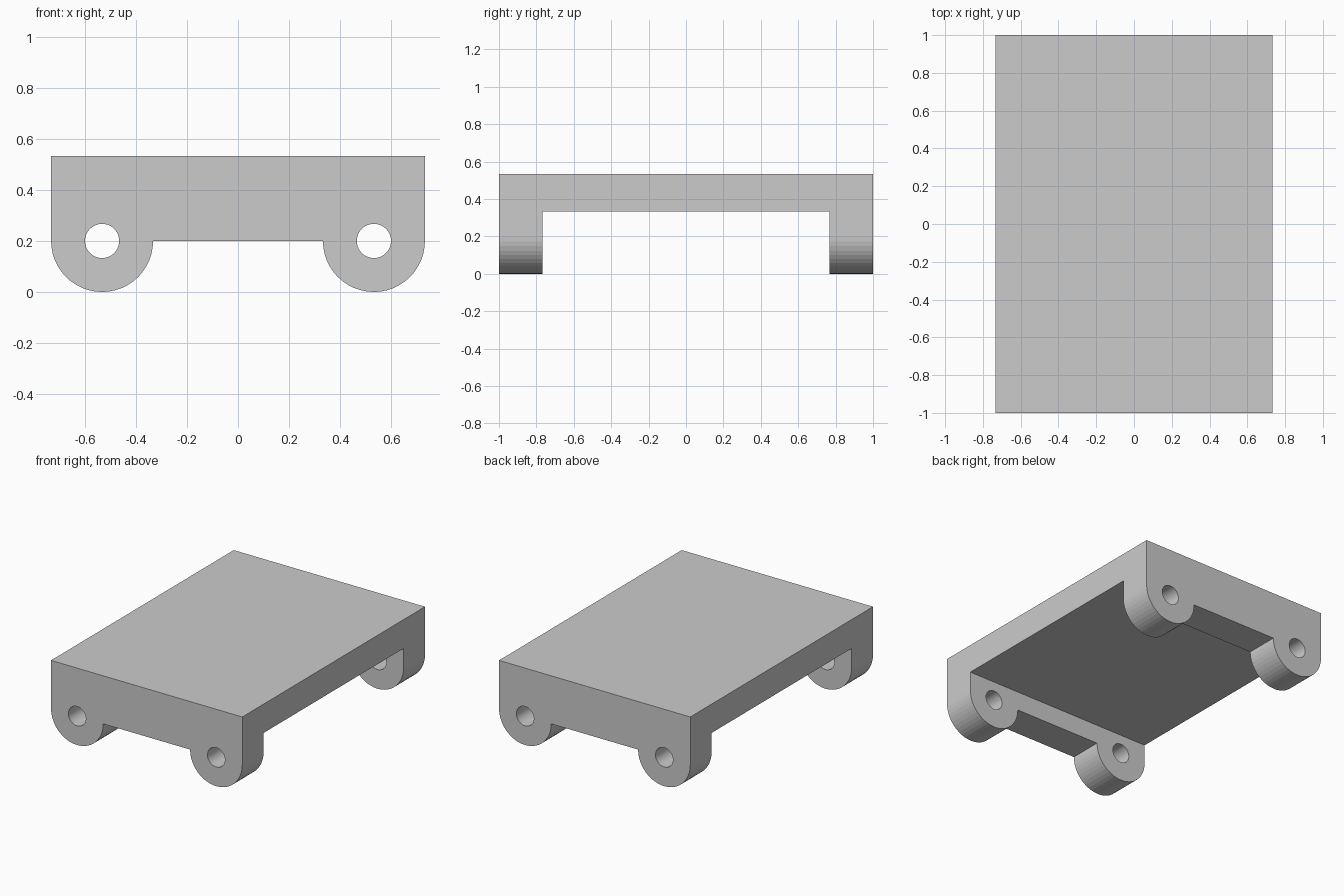
import bpy, bmesh
from math import sin, cos, pi

if "Cube" in bpy.data.objects:
    bpy.data.objects.remove(bpy.data.objects["Cube"])

HALF_X, HALF_Y, TOP = 0.733, 1.0, 0.533
LUG_X, LUG_Z, LUG_R, HOLE_R = 0.533, 0.2, 0.2, 0.067
WALL_IN, PLATE_Z = 0.767, 0.333
ARC = 24


def lug_arc(cx):
    """Lower half circle of a lug, running left to right."""
    return [(cx + LUG_R * cos(pi + pi * i / ARC), LUG_Z + LUG_R * sin(pi + pi * i / ARC))
            for i in range(ARC + 1)]


def prism(name, profile, half_length):
    """Extrude an x-z profile along y, centred on y = 0."""
    bm = bmesh.new()
    face = bm.faces.new([bm.verts.new((x, -half_length, z)) for x, z in profile])
    out = bmesh.ops.extrude_face_region(bm, geom=[face])
    moved = [v for v in out["geom"] if isinstance(v, bmesh.types.BMVert)]
    bmesh.ops.translate(bm, verts=moved, vec=(0, 2 * half_length, 0))
    bmesh.ops.recalc_face_normals(bm, faces=bm.faces)
    mesh = bpy.data.meshes.new(name)
    bm.to_mesh(mesh)
    bm.free()
    obj = bpy.data.objects.new(name, mesh)
    bpy.context.collection.objects.link(obj)
    return obj


def cut(target, cutter):
    """Subtract the cutter, then remove it."""
    mod = target.modifiers.new("cut", "BOOLEAN")
    mod.operation, mod.solver, mod.object = "DIFFERENCE", "EXACT", cutter
    cutter.hide_render = True
    bpy.context.view_layer.objects.active = target
    bpy.ops.object.modifier_apply(modifier=mod.name)
    bpy.data.objects.remove(cutter)


# Bracket body: front outline with two round lugs, run the full length
outline = [(-HALF_X, TOP)] + lug_arc(-LUG_X) + lug_arc(LUG_X) + [(HALF_X, TOP)]
bracket = prism("bracket_body", outline, HALF_Y)

# Open space under the plate, between the two end walls
gap = prism("gap_cutter", [(-1, -0.2), (1, -0.2), (1, PLATE_Z), (-1, PLATE_Z)], WALL_IN)
cut(bracket, gap)

# Pin holes through the lugs
for side in (-1, 1):
    circle = [(side * LUG_X + HOLE_R * cos(2 * pi * i / 48), LUG_Z + HOLE_R * sin(2 * pi * i / 48))
              for i in range(48)]
    cut(bracket, prism("hole_cutter", circle, 1.2))
